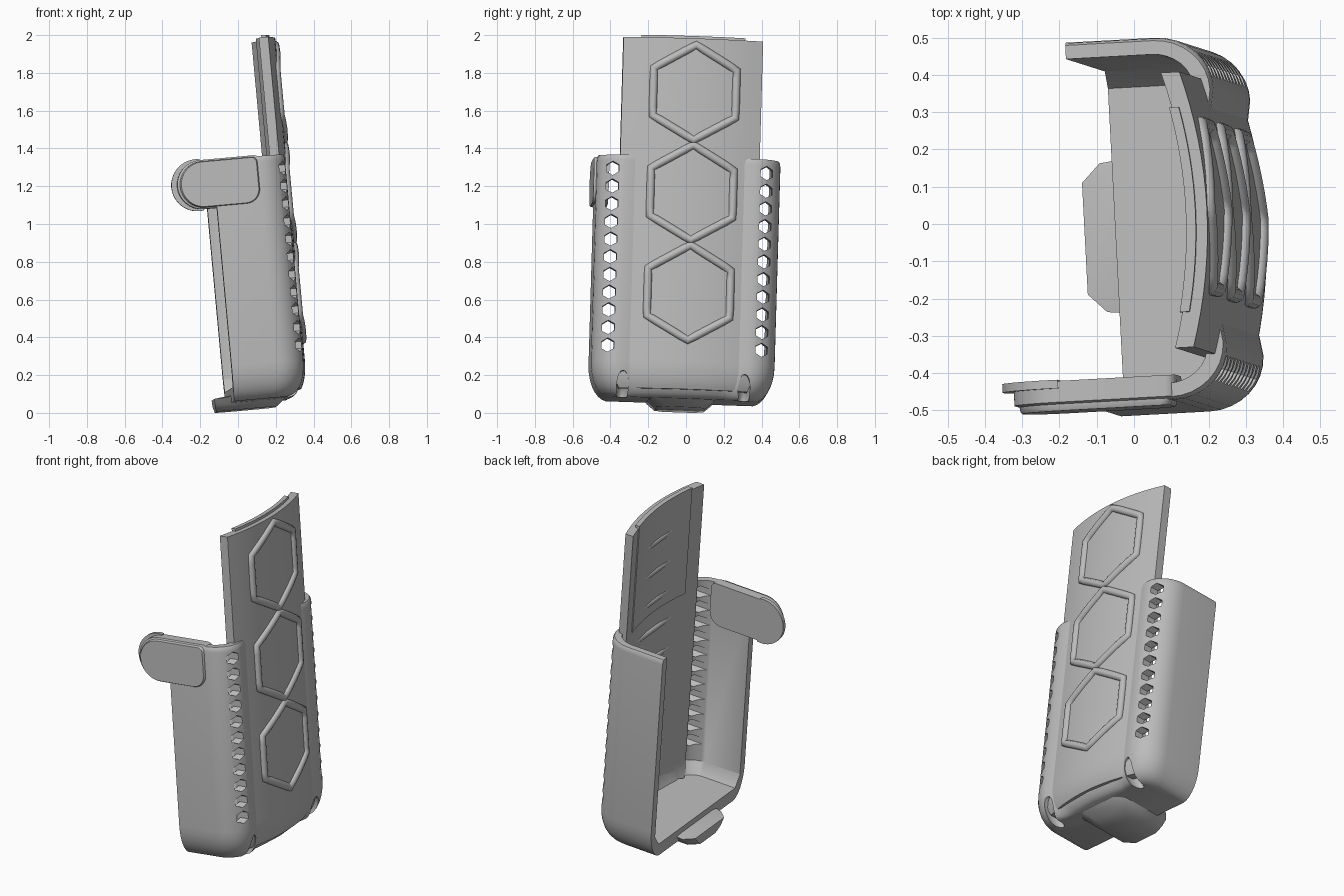
import bpy, bmesh
from math import sin, cos, pi, radians
from mathutils import Euler, Vector

if "Cube" in bpy.data.objects:
    bpy.data.objects.remove(bpy.data.objects["Cube"])

# Everything is built upright, then leaned by one rotation
LEAN = Euler((-0.034, -0.09, 0.055)).to_matrix().to_4x4()
MID = -0.035      # centre line of the shell in y
FRONT = -0.04     # open edge of the shell in x

grey = bpy.data.materials.new("light grey plastic")
grey.use_nodes = True
grey.diffuse_color = (0.5, 0.5, 0.5, 1)
grey.node_tree.nodes["Principled BSDF"].inputs["Base Color"].default_value = (0.5, 0.5, 0.5, 1)


def make(name, bm):
    bmesh.ops.recalc_face_normals(bm, faces=bm.faces)
    bm.transform(LEAN)
    mesh = bpy.data.meshes.new(name)
    bm.to_mesh(mesh)
    bm.free()
    mesh.materials.append(grey)
    obj = bpy.data.objects.new(name, mesh)
    bpy.context.collection.objects.link(obj)
    return obj


def loft(name, rings):
    """Skin a stack of equal-length rings and cap both ends."""
    bm = bmesh.new()
    rows = [[bm.verts.new(p) for p in ring] for ring in rings]
    n = len(rows[0])
    for a, b in zip(rows, rows[1:]):
        for i in range(n):
            j = (i + 1) % n
            bm.faces.new((a[i], a[j], b[j], b[i]))
    bm.faces.new(rows[0])
    bm.faces.new(rows[-1])
    return make(name, bm)


def select(obj):
    bpy.ops.object.select_all(action='DESELECT')
    obj.select_set(True)
    bpy.context.view_layer.objects.active = obj


def cut(obj, cutter):
    select(obj)
    mod = obj.modifiers.new("cut", 'BOOLEAN')
    mod.operation = 'DIFFERENCE'
    mod.solver = 'EXACT'
    mod.object = cutter
    bpy.ops.object.modifier_apply(modifier=mod.name)


def smooth(obj, angle=35):
    select(obj)
    bpy.ops.object.shade_smooth_by_angle(angle=radians(angle))


def mirrored(half):
    """Complete a half profile of (x, y) running from +y to the middle."""
    return half + [(x, -y) for x, y in reversed(half) if y > 0]


def level(profile, z, s=1.0):
    return [(FRONT + (x - FRONT) * s, MID + y * s, z) for x, y in profile]


def rounded_base(limit, steps=7):
    """Heights and scales for the rounded lower edge, bottom first."""
    angles = [radians(limit) * i / steps for i in range(steps, -1, -1)]
    return [(0.24 - 0.19 * sin(t), 1 - 0.22 * (1 - cos(t))) for t in angles]


def corner(cx, cy, rx, ry, a0, a1, n=8):
    out = []
    for i in range(n + 1):
        a = radians(a0 + (a1 - a0) * i / n)
        out.append((cx + rx * cos(a), cy + ry * sin(a)))
    return out


def arc_x(y):
    """Outer surface of the curved panel."""
    return 0.375 - 0.055 * (y / 0.37) ** 2


# Shell: side walls and rounded pillars
outer = mirrored([(FRONT, 0.487)] + corner(0.2, 0.345, 0.15, 0.142, 90, 0)
                 + [(0.343, 0.3), (0.335, 0.26), (0.345, 0.2), (0.36, 0)])
inner = mirrored([(-0.3, 0.442)] + corner(0.19, 0.345, 0.11, 0.097, 90, 0)
                 + [(0.297, 0.3), (0.305, 0.25), (0.33, 0)])
shell = loft("shell", [level(outer, z, s) for z, s in rounded_base(85)]
             + [level(outer, z, s) for z, s in ((1.3, 1), (1.32, 0.995), (1.33, 0.983))])
cavity = loft("cavity_cutter", [level(inner, z, s) for z, s in ((0.125, 0.9), (0.19, 1), (1.6, 1))])

# Bottom block with the lip in front
block_rings = []
for z, x0, x1, h in ((0.012, -0.12, 0.2, 0.13), (0.045, -0.127, 0.24, 0.17),
                     (0.08, -0.127, 0.29, 0.2), (0.09, -0.04, 0.30, 0.21),
                     (0.16, -0.03, 0.345, 0.2), (0.23, 0.1, 0.362, 0.15)):
    c = 0.05
    half = [(x0 + c, h), (x1 - c, h), (x1, h - c)]
    ring = [(x0, h - c)] + half
    ring += [(x, -y) for x, y in reversed(ring)]
    block_rings.append([(x, MID + y, z) for x, y in ring])
block = loft("bottom_block", block_rings)

# Row of hexagonal holes along each pillar, and a slot below each row
bm = bmesh.new()
for side in (-1, 1):
    for i in range(11):
        made = bmesh.ops.create_cone(bm, cap_ends=True, segments=6, radius1=0.037,
                                     radius2=0.037, depth=0.5)["verts"]
        bmesh.ops.rotate(bm, verts=made, matrix=Euler((0, 0, pi / 2)).to_matrix())
        bmesh.ops.rotate(bm, verts=made, matrix=Euler((0, pi / 2, 0)).to_matrix())
        bmesh.ops.translate(bm, verts=made, vec=(0.35, MID + side * 0.408, 0.317 + 0.094 * i))
    made = bmesh.ops.create_uvsphere(bm, u_segments=16, v_segments=10, radius=1)["verts"]
    bmesh.ops.scale(bm, verts=made, vec=(0.11, 0.035, 0.05))
    bmesh.ops.rotate(bm, verts=made, matrix=Euler((0, -pi / 4, 0)).to_matrix())
    bmesh.ops.translate(bm, verts=made, vec=(0.29, MID + side * 0.322, 0.1))
holes = make("hole_cutter", bm)

cut(shell, cavity)
cut(shell, holes)
cut(block, cavity)
for helper in (cavity, holes):
    bpy.data.objects.remove(helper)
smooth(shell)
smooth(block, 50)


# Tall curved panel and the thin strip along its top
def bowed(half, front, back, n=16):
    ys = [half * (1 - 2 * i / n) for i in range(n + 1)]
    return [(arc_x(y) - front, y) for y in ys] + [(arc_x(y) - back, y) for y in reversed(ys)]


panel_profile = bowed(0.37, 0, 0.05)
panel = loft("back_panel", [level(panel_profile, z, s) for z, s in rounded_base(50)]
             + [level(panel_profile, 1.957)])
strip_profile = bowed(0.275, 0.03, 0.056)
strip = loft("top_strip", [level(strip_profile, z) for z in (1.3, 1.972)])
smooth(panel)
smooth(strip)

# Straight ribs inside the panel
for i in range(8):
    bm = bmesh.new()
    bmesh.ops.create_cone(bm, cap_ends=True, segments=12, radius1=0.018, radius2=0.018, depth=0.44)
    bmesh.ops.rotate(bm, verts=bm.verts, matrix=Euler((pi / 2, 0, 0)).to_matrix())
    bmesh.ops.translate(bm, verts=bm.verts, vec=(0.328, MID, 0.42 + 0.19 * i))
    smooth(make("inner_rib", bm))

# Three raised hexagon outlines that follow the panel
for number in range(3):
    centre_z = 0.605 + 0.532 * number
    tips = [Vector((0.253 * sin(k * pi / 3), 0.253 * cos(k * pi / 3))) for k in range(6)]
    path = [tips[k].lerp(tips[(k + 1) % 6], j / 6) for k in range(6) for j in range(6)]
    curve = bpy.data.curves.new("hexagon_rim", 'CURVE')
    curve.dimensions = '3D'
    curve.bevel_depth = 0.022
    curve.bevel_resolution = 3
    line = curve.splines.new('POLY')
    line.points.add(len(path) - 1)
    line.use_cyclic_u = True
    for point, p in zip(line.points, path):
        y = p.x + 0.013
        point.co = (arc_x(y) - 0.002, MID + y, centre_z + p.y, 1)
    curve.materials.append(grey)
    rim = bpy.data.objects.new("hexagon_rim", curve)
    rim.matrix_world = LEAN
    bpy.context.collection.objects.link(rim)

# Side clip: rounded plate with a softened face, and a thin flap behind its end
clip_outline = (corner(-0.108, 1.207, 0.13, 0.13, 90, 270, 16)
                + corner(0.13, 1.157, 0.08, 0.08, 270, 360)
                + corner(0.18, 1.307, 0.03, 0.03, 0, 90, 4))


def clip_ring(y, s):
    return [(x * s - 0.015 * (1 - s), y, 1.207 + (z - 1.207) * s) for x, z in clip_outline]


clip = loft("side_clip", [clip_ring(y, s) for y, s in
                          ((-0.455, 1), (-0.512, 1), (-0.517, 0.94), (-0.53, 0.93), (-0.535, 0.91))])
flap_outline = corner(-0.13, 1.207, 0.138, 0.138, 80, 280, 20)
flap = loft("clip_flap", [[(x, y, z) for x, z in flap_outline] for y in (-0.475, -0.452)])
smooth(clip)
smooth(flap)
